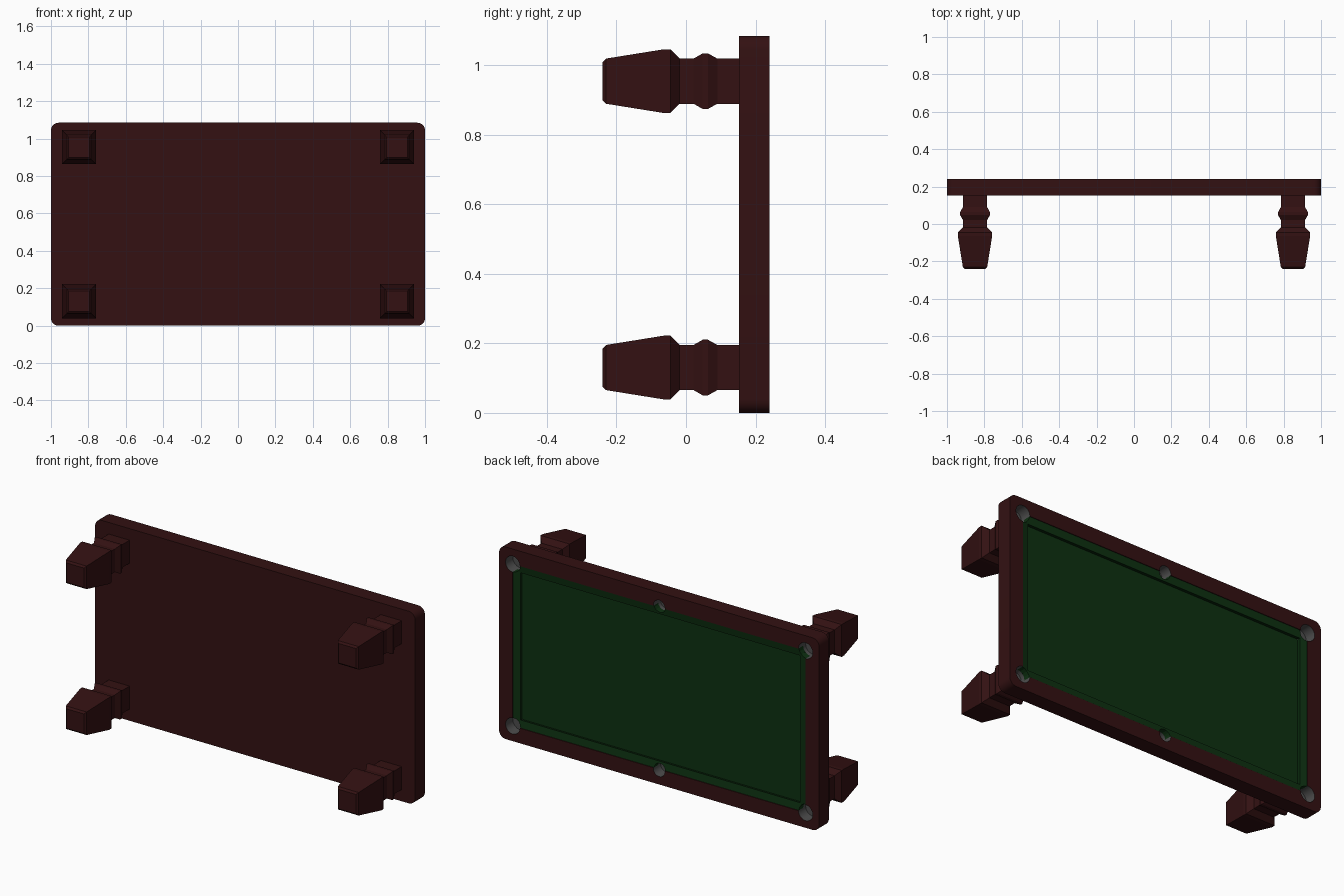
import bpy, bmesh, math
from mathutils import Matrix, Vector

if "Cube" in bpy.data.objects:
    bpy.data.objects.remove(bpy.data.objects["Cube"])

W, H = 1.0, 0.5425          # half width and half height of the table top
BACK, TOP, BED = 0.153, 0.24, 0.198
RAIL = 0.085                # wooden rail width


def material(name, rgb):
    m = bpy.data.materials.new(name)
    m.diffuse_color = (*rgb, 1)
    m.use_nodes = True
    m.node_tree.nodes["Principled BSDF"].inputs["Base Color"].default_value = m.diffuse_color
    return m


wood = material("dark red wood", (0.033, 0.0055, 0.006))
felt = material("green felt", (0.004, 0.03, 0.0055))
grey = material("grey pocket lining", (0.075, 0.075, 0.075))


def finish(name, bm, *mats):
    bmesh.ops.recalc_face_normals(bm, faces=bm.faces)
    me = bpy.data.meshes.new(name)
    bm.to_mesh(me)
    bm.free()
    ob = bpy.data.objects.new(name, me)
    bpy.context.collection.objects.link(ob)
    for m in mats:
        me.materials.append(m)
    return ob


def box(bm, hx, hz, y0, y1):
    mat = Matrix.Translation((0, (y0 + y1) / 2, H)) @ Matrix.Diagonal((2 * hx, y1 - y0, 2 * hz, 1))
    bmesh.ops.create_cube(bm, size=1, matrix=mat)


def rect_loops(bm, rings, cx, cz, closed):
    """Skin rectangular rings (half x, half z, y) together along y."""
    loops = [[bm.verts.new((cx + sx * hx, y, cz + sz * hz))
              for sx, sz in ((-1, -1), (1, -1), (1, 1), (-1, 1))] for hx, hz, y in rings]
    pairs = list(zip(loops, loops[1:]))
    if closed:
        pairs.append((loops[-1], loops[0]))
    else:
        bm.faces.new(loops[0])
        bm.faces.new(loops[-1])
    for a, b in pairs:
        for i in range(4):
            j = (i + 1) % 4
            bm.faces.new((a[i], a[j], b[j], b[i]))


def cut(ob, cutter):
    mod = ob.modifiers.new("cut", 'BOOLEAN')
    mod.operation = 'DIFFERENCE'
    mod.solver = 'EXACT'
    mod.object = cutter
    bpy.context.view_layer.objects.active = ob
    bpy.ops.object.modifier_apply(modifier=mod.name)


# Pocket positions: four corners and the middle of both long rails
pockets = [(sx * (W - 0.085), H + sz * (H - 0.085), 0.045) for sx in (-1, 1) for sz in (-1, 1)]
pockets += [(0, H + sz * (H - 0.08), 0.036) for sz in (-1, 1)]

bm = bmesh.new()
for x, z, r in pockets:
    bmesh.ops.create_cone(bm, cap_ends=True, segments=16, radius1=r, radius2=r, depth=0.1,
                          matrix=Matrix.Translation((x, 0.225, z)) @ Matrix.Rotation(math.pi / 2, 4, 'X'))
pocket_cutter = finish("pocket_cutter", bm)
bm = bmesh.new()
box(bm, W - RAIL, H - RAIL, BED, 0.3)
bed_cutter = finish("bed_cutter", bm)

# Table body: slab with rounded corners, recessed bed and pocket holes
bm = bmesh.new()
box(bm, W, H, BACK, TOP)
edges = [e for e in bm.edges if abs(e.verts[0].co.y - e.verts[1].co.y) > 0.01]
bmesh.ops.bevel(bm, geom=edges, offset=0.04, segments=5, profile=0.5, affect='EDGES')
body = finish("table_body", bm, wood, felt, grey)
cut(body, bed_cutter)
cut(body, pocket_cutter)
for p in body.data.polygons:
    c = p.center
    in_pocket = any(math.hypot(c.x - x, c.z - z) < r + 0.001 for x, z, r in pockets)
    if in_pocket and c.y > BACK + 0.01:
        p.material_index = 2
    elif abs(c.y - BED) < 0.001 and p.normal.y > 0.9:
        p.material_index = 1
    else:
        p.material_index = 0

# Felt cushions around the bed
bm = bmesh.new()
profile = ((RAIL, BED - 0.001), (RAIL, 0.236), (RAIL + 0.042, 0.23), (RAIL + 0.03, BED - 0.001))
rect_loops(bm, [(W - i, H - i, y) for i, y in profile], 0, H, True)
cushions = finish("cushions", bm, felt)
cut(cushions, pocket_cutter)
for helper in (pocket_cutter, bed_cutter):
    bpy.data.objects.remove(helper)

# Four square turned legs
leg = ((-0.24, 0.055), (-0.23, 0.065), (-0.065, 0.0915), (-0.045, 0.0915), (-0.018, 0.065), (0.022, 0.065),
       (0.048, 0.08), (0.063, 0.08), (0.09, 0.065), (BACK + 0.002, 0.065))
for side, sx in (("left", -1), ("right", 1)):
    for level, sz in (("lower", -1), ("upper", 1)):
        bm = bmesh.new()
        rect_loops(bm, [(r, r, y) for y, r in leg], sx * 0.85, H + sz * 0.412, False)
        finish(f"{level}_{side}_leg", bm, wood)

# Smooth rounded corners, sharp everywhere else
bpy.ops.object.select_all(action='DESELECT')
body.select_set(True)
bpy.context.view_layer.objects.active = body
bpy.ops.object.shade_smooth_by_angle(angle=math.radians(30))
